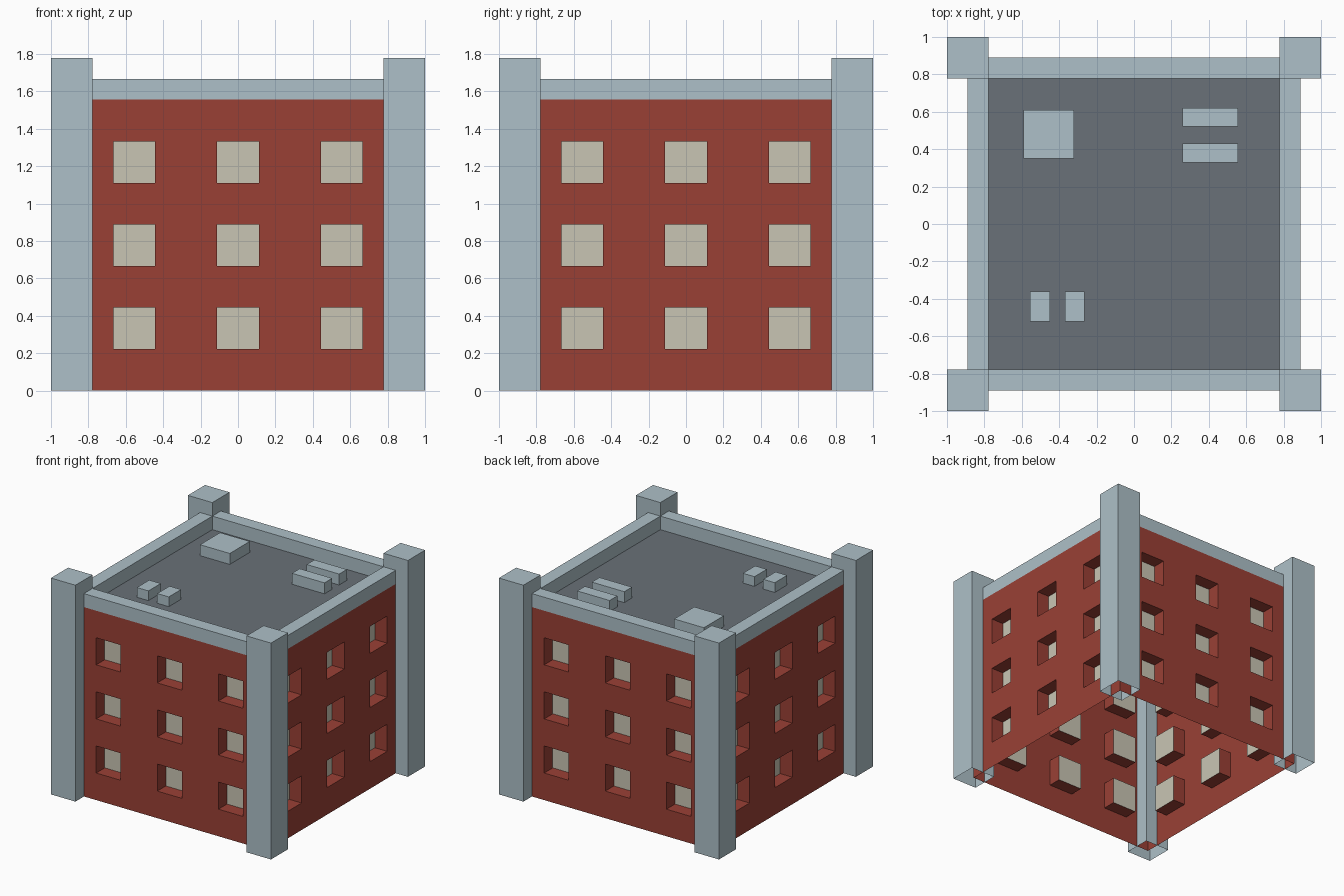
import bpy, bmesh
from mathutils import Matrix, Vector
from math import pi

if "Cube" in bpy.data.objects:
    bpy.data.objects.remove(bpy.data.objects["Cube"])

U = 1 / 9                      # model module
OUT, INN = 8 * U, 7 * U        # wall plane, recess / column inner plane
WALL_H, RIM_H, COL_H = 14 * U, 15 * U, 16 * U


def material(name, rgb):
    m = bpy.data.materials.new(name)
    m.diffuse_color = (*rgb, 1)
    m.use_nodes = True
    m.node_tree.nodes["Principled BSDF"].inputs["Base Color"].default_value = m.diffuse_color
    return m


BRICK = material("brick_red", (0.323, 0.051, 0.036))
STONE = material("pale_blue_grey", (0.423, 0.527, 0.578))
PANE = material("window_cream", (0.584, 0.558, 0.456))
ROOF = material("roof_grey", (0.144, 0.165, 0.188))


def finish(bm, name, mats):
    bmesh.ops.remove_doubles(bm, verts=bm.verts, dist=1e-5)
    me = bpy.data.meshes.new(name)
    bm.to_mesh(me)
    bm.free()
    for m in mats:
        me.materials.append(m)
    ob = bpy.data.objects.new(name, me)
    bpy.context.collection.objects.link(ob)
    return ob


def quad(bm, pts, mat=0):
    f = bm.faces.new([bm.verts.new(p) for p in pts])
    f.material_index = mat


def box(name, x0, x1, y0, y1, z0, z1, mat, open_bottom=False):
    bm = bmesh.new()
    bmesh.ops.create_cube(bm, size=1)
    for v in bm.verts:
        v.co = ((x0 + x1) / 2 + v.co.x * (x1 - x0),
                (y0 + y1) / 2 + v.co.y * (y1 - y0),
                (z0 + z1) / 2 + v.co.z * (z1 - z0))
    if open_bottom:
        bm.normal_update()
        low = [f for f in bm.faces if f.normal.z < -0.5]
        bmesh.ops.delete(bm, geom=low, context='FACES')
    return finish(bm, name, [mat])


# Four thin brick walls, each a grid with 3 x 3 recessed windows
xs = [i * U for i in (-8, -6, -4, -1, 1, 4, 6, 8)]
zs = [i * U for i in (0, 2, 4, 6, 8, 10, 12, 14)]
for k, side in enumerate(("front", "right", "back", "left")):
    bm = bmesh.new()
    for i in range(7):
        for j in range(7):
            x0, x1, z0, z1 = xs[i], xs[i + 1], zs[j], zs[j + 1]
            outer = [Vector((x, -OUT, z)) for x, z in
                     ((x0, z0), (x1, z0), (x1, z1), (x0, z1))]
            if i % 2 and j % 2:
                inner = [p + Vector((0, OUT - INN, 0)) for p in outer]
                quad(bm, inner, 1)
                for a in range(4):
                    b = (a + 1) % 4
                    quad(bm, (outer[a], outer[b], inner[b], inner[a]))
            else:
                quad(bm, outer)
    bm.transform(Matrix.Rotation(k * pi / 2, 4, 'Z'))
    finish(bm, side + "_wall", [BRICK, PANE])

    # Parapet bar above this wall
    bar = box(side + "_parapet", -INN, INN, -OUT, -INN, WALL_H, RIM_H, STONE)
    bar.data.transform(Matrix.Rotation(k * pi / 2, 4, 'Z'))

# Corner columns, hollow underneath
for sx, nx in ((-1, "left"), (1, "right")):
    for sy, ny in ((-1, "front"), (1, "back")):
        xa, xb = sorted((sx * INN, sx))
        ya, yb = sorted((sy * INN, sy))
        box(f"{ny}_{nx}_column", xa, xb, ya, yb, 0, COL_H, STONE, True)

# Flat roof
bm = bmesh.new()
quad(bm, [(-INN, -INN, WALL_H), (INN, -INN, WALL_H),
          (INN, INN, WALL_H), (-INN, INN, WALL_H)])
finish(bm, "roof", [ROOF])

# Rooftop units
for name, x0, x1, y0, y1 in (
        ("roof_hatch", -0.59, -0.32, 0.35, 0.61),
        ("long_vent_back", 0.26, 0.555, 0.52, 0.62),
        ("long_vent_front", 0.26, 0.555, 0.33, 0.43),
        ("small_vent_left", -0.555, -0.45, -0.52, -0.36),
        ("small_vent_right", -0.37, -0.265, -0.52, -0.36)):
    h = 0.09 if "small" not in name else 0.08
    box(name, x0, x1, y0, y1, WALL_H, WALL_H + h, STONE, True)
